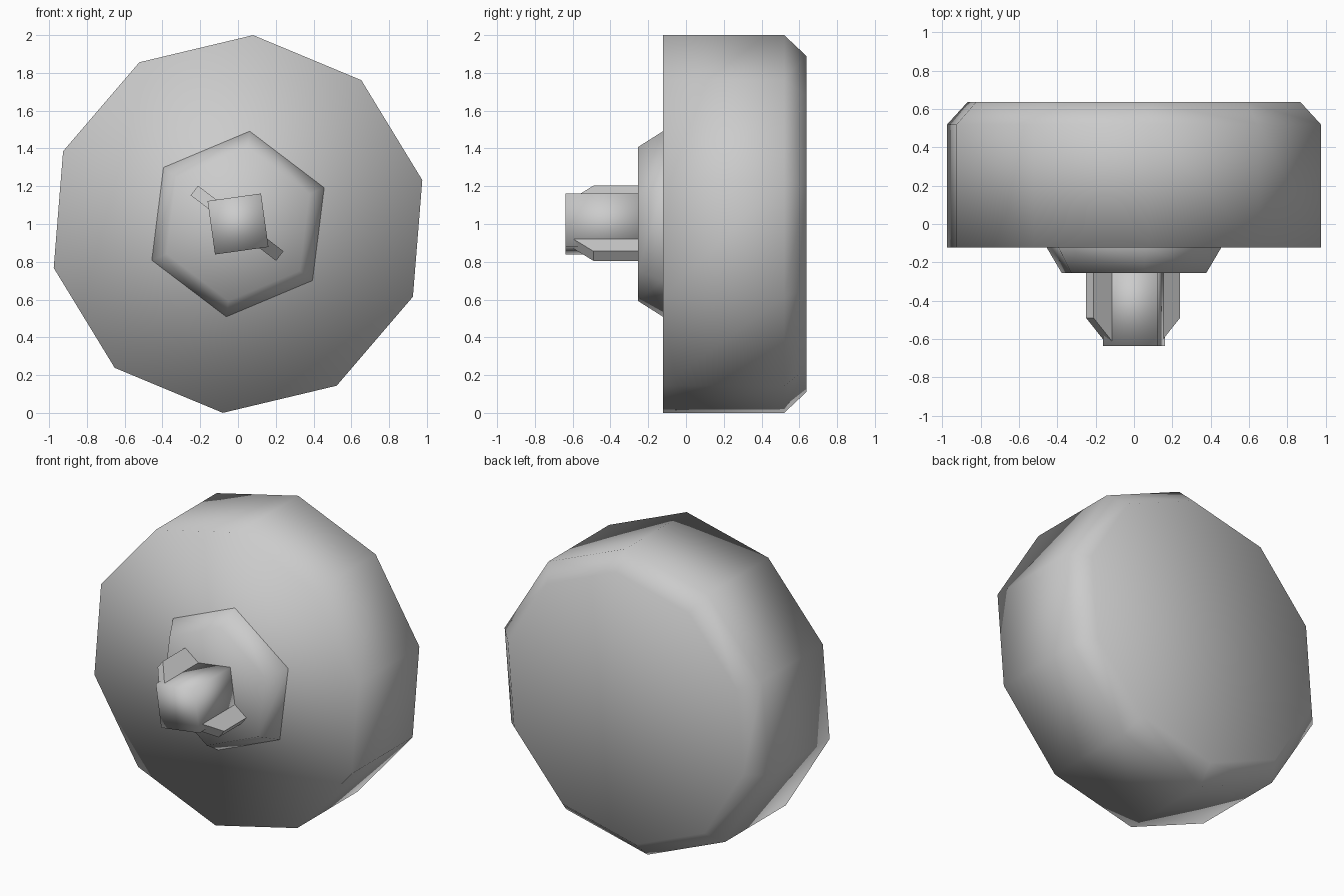
import bpy
import bmesh
from math import radians, cos, sin
from mathutils import Matrix

cube = bpy.data.objects.get("Cube")
if cube:
    bpy.data.objects.remove(cube, do_unlink=True)

GREY = (0.6, 0.6, 0.6, 1.0)
grey = bpy.data.materials.new("plain grey")
grey.use_nodes = True
grey.diffuse_color = GREY
grey.node_tree.nodes["Principled BSDF"].inputs["Base Color"].default_value = GREY

CENTRE_Z = 1.0


def finish(name, bm, smooth):
    bmesh.ops.recalc_face_normals(bm, faces=bm.faces)
    for face in bm.faces:
        face.smooth = smooth
    mesh = bpy.data.meshes.new(name)
    bm.to_mesh(mesh)
    bm.free()
    mesh.materials.append(grey)
    obj = bpy.data.objects.new(name, mesh)
    bpy.context.collection.objects.link(obj)
    return obj


def lathe(name, sides, start, profile):
    """Closed faceted solid along y from (radius, y) rings."""
    bm = bmesh.new()
    rings = []
    for radius, y in profile:
        angles = [radians(start + 360 * i / sides) for i in range(sides)]
        rings.append([bm.verts.new((radius * cos(a), y, CENTRE_Z + radius * sin(a)))
                      for a in angles])
    for a, b in zip(rings, rings[1:]):
        for i in range(sides):
            j = (i + 1) % sides
            bm.faces.new((a[i], a[j], b[j], b[i]))
    bm.faces.new(rings[0])
    bm.faces.new(rings[-1])
    return finish(name, bm, True)


# Ten-sided head with a chamfered back, six-sided collar and square stem
lathe("head", 10, 85.4, [(1.003, -0.122), (1.003, 0.52), (0.893, 0.637)])
lathe("collar", 6, 82.8, [(0.41, -0.255), (0.495, -0.122), (0.495, -0.1)])
lathe("stem", 4, 53, [(0.202, -0.637), (0.202, -0.2)])

# Flat key bar through the stem's diagonal, leaving a sloped fin on each side
HALF = 0.032
outline = [(-0.285, -0.2), (-0.285, -0.49), (-0.14, -0.635),
           (0.14, -0.635), (0.285, -0.49), (0.285, -0.2)]
bm = bmesh.new()
bottom = bm.faces.new([bm.verts.new((r, y, -HALF)) for r, y in outline])
grown = bmesh.ops.extrude_face_region(bm, geom=[bottom])
bmesh.ops.translate(bm, vec=(0, 0, 2 * HALF),
                    verts=[g for g in grown["geom"] if isinstance(g, bmesh.types.BMVert)])
bm.transform(Matrix.Translation((-0.005, 0, CENTRE_Z + 0.004))
             @ Matrix.Rotation(radians(37.5), 4, "Y"))
finish("key_fins", bm, False)
